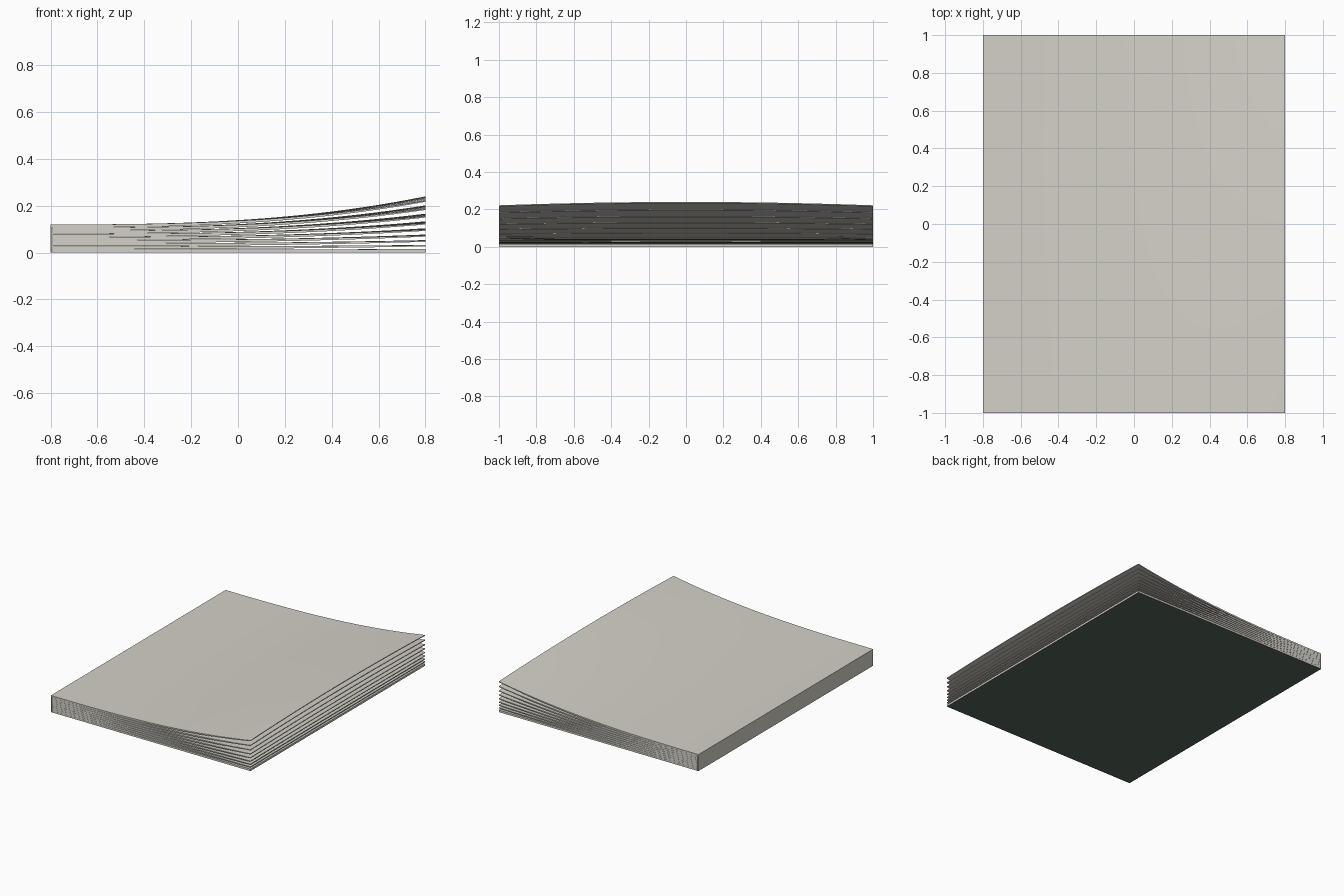
import bpy, bmesh

if "Cube" in bpy.data.objects:
    bpy.data.objects.remove(bpy.data.objects["Cube"])

LEAVES = 9          # bundles of pages, fanning open on the right
BLOCK = 0.12        # height at the spine
LEFT, RIGHT = -0.792, 0.8
NX, NY = 24, 12


def material(name, rgb):
    m = bpy.data.materials.new(name)
    m.diffuse_color = (*rgb, 1)
    m.use_nodes = True
    m.node_tree.nodes["Principled BSDF"].inputs["Base Color"].default_value = m.diffuse_color
    return m


paper = material("warm paper", (0.66, 0.64, 0.58))
green = material("dark green", (0.09, 0.128, 0.098))


def curved_sheet(name, x0, x1, bottom, top):
    """Closed thin sheet between two height functions of (t, y)."""
    bm = bmesh.new()
    layers = []
    for height in (bottom, top):
        rows = []
        for i in range(NX + 1):
            x = x0 + (x1 - x0) * i / NX
            t = max(0.0, (x + 0.8) / 1.6)
            ys = [-1 + 2 * j / NY for j in range(NY + 1)]
            rows.append([bm.verts.new((x, y, height(t, y))) for y in ys])
        layers.append(rows)
    lo, hi = layers
    for i in range(NX):
        for j in range(NY):
            for r in layers:
                bm.faces.new((r[i][j], r[i + 1][j], r[i + 1][j + 1], r[i][j + 1]))
    # close the rim
    rim = [(i, 0) for i in range(NX)] + [(NX, j) for j in range(NY)]
    rim += [(i, NY) for i in range(NX, 0, -1)] + [(0, j) for j in range(NY, 0, -1)]
    for (a, b), (c, d) in zip(rim, rim[1:] + rim[:1]):
        bm.faces.new((lo[a][b], lo[c][d], hi[c][d], hi[a][b]))
    bmesh.ops.recalc_face_normals(bm, faces=bm.faces)
    me = bpy.data.meshes.new(name)
    bm.to_mesh(me)
    bm.free()
    ob = bpy.data.objects.new(name, me)
    bpy.context.collection.objects.link(ob)
    me.materials.append(paper)
    bpy.context.view_layer.objects.active = ob
    ob.select_set(True)
    bpy.ops.object.shade_smooth_by_angle(angle=0.6)
    ob.select_set(False)
    return ob


def surface(k):
    """Upper surface of bundle k: lift grows towards the free edge and the top."""
    f = k / LEAVES
    return lambda t, y: BLOCK * f + BLOCK * f * f * t ** 2.7 * (1 - 0.15 * y * y)


# Page bundles, tightly packed at the spine and thin at the free edge
for k in range(1, LEAVES + 1):
    top = surface(k)
    if k == 1:
        low = lambda t, y: 0.001
    else:
        low = lambda t, y, top=top: top(t, y) - BLOCK / LEAVES + 0.0004 + 0.0075 * t ** 2
    name = "front_cover" if k == LEAVES else f"pages_{k}"
    curved_sheet(name, -0.8 if k == LEAVES else LEFT, RIGHT, low, top)

# Back cover, green on its underside
back = curved_sheet("back_cover", -0.8, RIGHT, lambda t, y: 0.0, lambda t, y: 0.002)
back.data.materials.append(green)
for p in back.data.polygons:
    if p.normal.z < -0.5:
        p.material_index = 1

# Spine strip
bpy.ops.mesh.primitive_cube_add(size=1, location=(-0.798, 0, BLOCK / 2))
spine = bpy.context.object
spine.name = "spine"
spine.scale = (0.004, 2, BLOCK)
spine.data.materials.append(paper)
